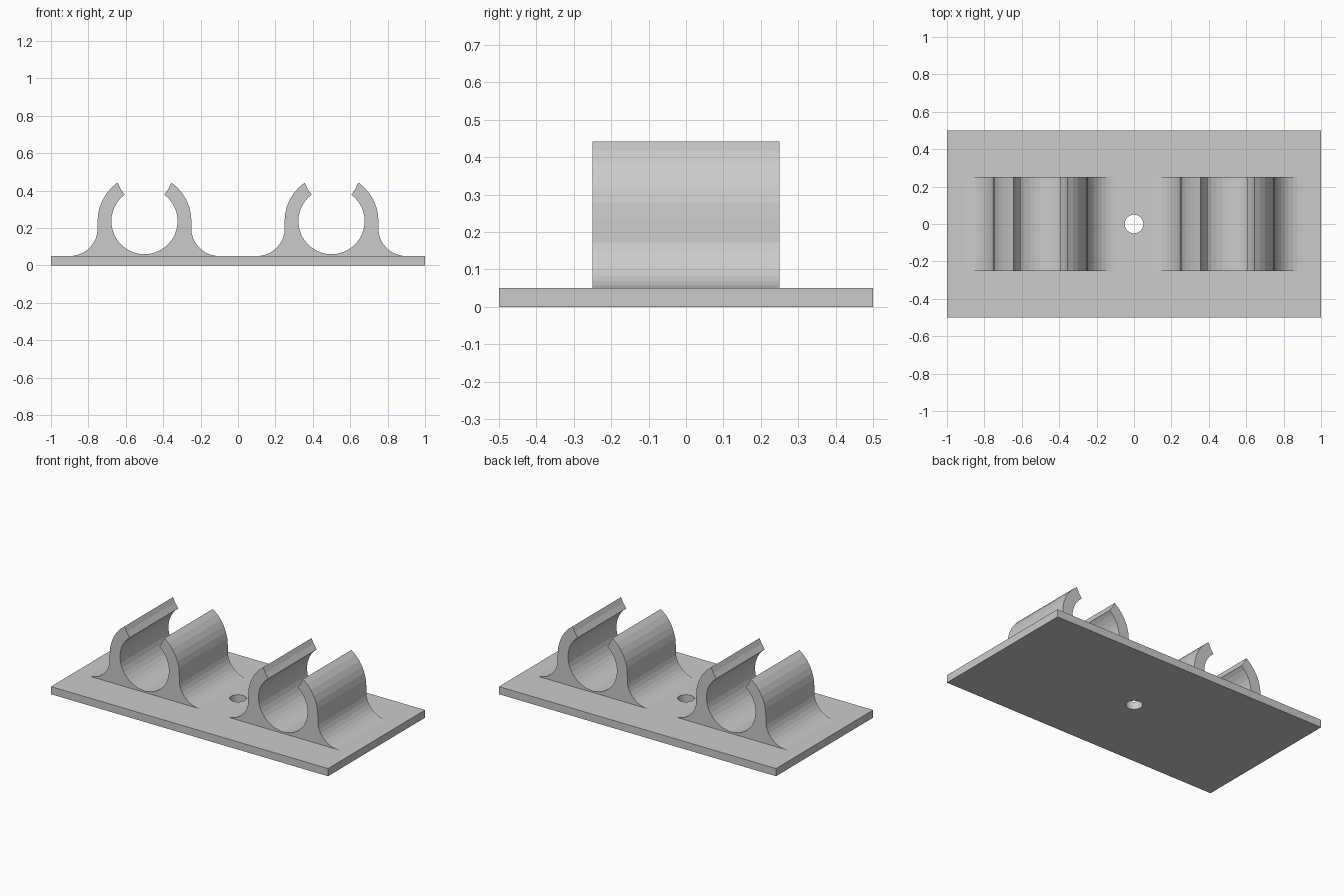
import bpy, bmesh, math

if "Cube" in bpy.data.objects:
    bpy.data.objects.remove(bpy.data.objects["Cube"])

grey = bpy.data.materials.new("light grey plastic")
grey.diffuse_color = (0.6, 0.6, 0.6, 1)
grey.use_nodes = True
grey.node_tree.nodes["Principled BSDF"].inputs["Base Color"].default_value = grey.diffuse_color

BASE_TOP = 0.05
RING_Z, R_IN, R_OUT = 0.237, 0.177, 0.25
FILLET = 0.15


def arc(cx, cz, r, a0, a1, n):
    """Points along an arc, angles in degrees."""
    angles = [math.radians(a0 + (a1 - a0) * i / n) for i in range(n + 1)]
    return [(cx + r * math.cos(a), cz + r * math.sin(a)) for a in angles]


def add_object(name, bm):
    bmesh.ops.recalc_face_normals(bm, faces=bm.faces[:])
    mesh = bpy.data.meshes.new(name)
    bm.to_mesh(mesh)
    bm.free()
    mesh.materials.append(grey)
    obj = bpy.data.objects.new(name, mesh)
    bpy.context.collection.objects.link(obj)
    return obj


# Base plate
bm = bmesh.new()
bmesh.ops.create_cube(bm, size=1)
bmesh.ops.scale(bm, vec=(2, 1, BASE_TOP), verts=bm.verts[:])
bmesh.ops.translate(bm, vec=(0, 0, BASE_TOP / 2), verts=bm.verts[:])
base = add_object("base_plate", bm)

# Central screw hole
bm = bmesh.new()
bmesh.ops.create_cone(bm, cap_ends=True, segments=32, radius1=0.05,
                      radius2=0.05, depth=0.4)
cutter = add_object("screw_hole_cutter", bm)
cutter.hide_render = True
cutter.hide_viewport = True
cut = base.modifiers.new("screw_hole", 'BOOLEAN')
cut.operation = 'DIFFERENCE'
cut.solver = 'EXACT'
cut.object = cutter

# Half clip profile: bore, hooked tip, outer wall, flared foot
half = arc(0, RING_Z, R_IN, -90, 53, 15)
half += [(0.129, 0.411)]
half += arc(0, RING_Z, R_OUT + 0.001, 55, 0, 6)
half += arc(R_OUT + FILLET, BASE_TOP + FILLET, FILLET, 191, 270, 8)
half += [(R_OUT + FILLET, BASE_TOP - 0.02)]
profile = half + [(-x, z) for x, z in reversed(half[1:])]

# Two identical spring clips
for name, cx in (("left_clip", -0.5), ("right_clip", 0.5)):
    bm = bmesh.new()
    face = bm.faces.new([bm.verts.new((cx + x, -0.25, z)) for x, z in profile])
    side = bmesh.ops.extrude_face_region(bm, geom=[face], use_keep_orig=True)
    moved = [v for v in side["geom"] if isinstance(v, bmesh.types.BMVert)]
    bmesh.ops.translate(bm, vec=(0, 0.5, 0), verts=moved)
    add_object(name, bm)
